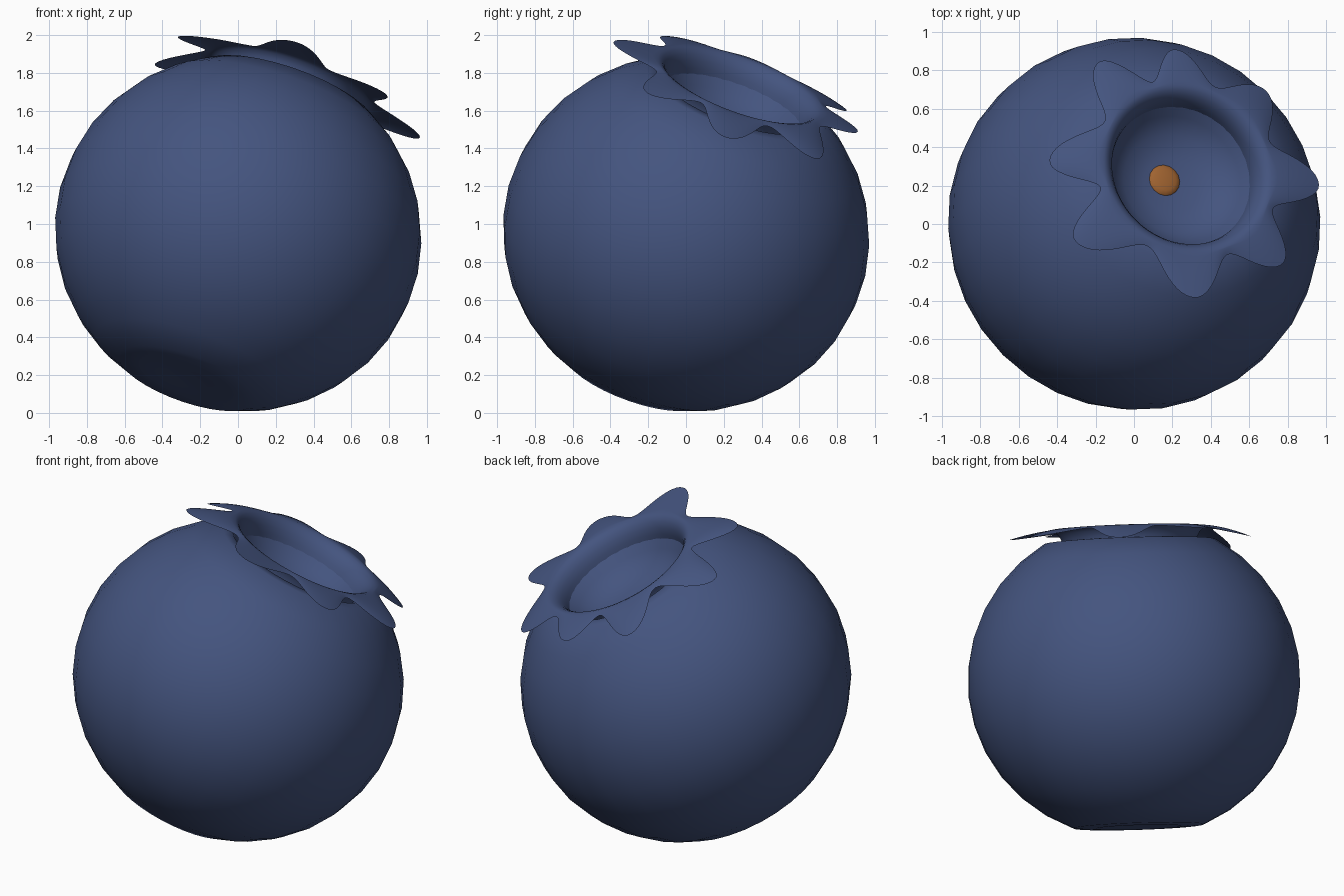
import bpy, bmesh, math
from mathutils import Vector, Matrix

if "Cube" in bpy.data.objects:
    bpy.data.objects.remove(bpy.data.objects["Cube"])

# Frame of the tilted fruit axis
axis = Vector((0.315, 0.325, 0.89)).normalized()
e2 = axis.cross(Vector((1, 1, 0))).normalized()
e1 = e2.cross(axis).normalized()
FRAME = Matrix((e1, e2, axis)).transposed().to_4x4()
FRAME.translation = (0, 0, 0.945)


def material(name, col):
    m = bpy.data.materials.new(name)
    m.diffuse_color = (*col, 1)
    m.use_nodes = True
    m.node_tree.nodes["Principled BSDF"].inputs["Base Color"].default_value = m.diffuse_color
    return m


blue = material("berry blue", (0.058, 0.089, 0.212))
orange = material("stem scar orange", (0.35, 0.125, 0.030))


def finish(name, bm, mat, angle=60):
    bmesh.ops.remove_doubles(bm, verts=bm.verts, dist=1e-5)
    bm.transform(FRAME)
    me = bpy.data.meshes.new(name)
    bm.to_mesh(me)
    bm.free()
    me.materials.append(mat)
    ob = bpy.data.objects.new(name, me)
    bpy.context.collection.objects.link(ob)
    bpy.ops.object.select_all(action='DESELECT')
    ob.select_set(True)
    bpy.context.view_layer.objects.active = ob
    bpy.ops.object.shade_smooth_by_angle(angle=math.radians(angle))
    return ob


def skin(rings):
    """Closed strips of quads between successive rings of points."""
    bm = bmesh.new()
    vs = [[bm.verts.new(p) for p in ring] for ring in rings]
    n = len(rings[0])
    for a, b in zip(vs, vs[1:]):
        for i in range(n):
            j = (i + 1) % n
            bm.faces.new((a[i], b[i], b[j], a[j]))
    return bm


def circle(r, h, n):
    return [(r * math.cos(2 * math.pi * i / n), r * math.sin(2 * math.pi * i / n), h)
            for i in range(n)]


# Berry body: squashed ball with a dished top and a flattened base
profile = [(0.001, 0.60), (0.15, 0.605), (0.27, 0.64), (0.35, 0.71), (0.39, 0.77), (0.44, 0.815)]
for k in range(13):
    phi = math.radians(31 + k * 126 / 12)
    h = math.cos(phi)
    profile.append((0.975 * math.sin(phi), h * (0.945 if h > 0 else 0.93)))
profile += [(0.25, -0.862), (0.12, -0.855), (0.001, -0.85)]
body = skin([circle(r, h, 32) for r, h in profile])
for end in (0.60, -0.85):
    vs = [v for v in body.verts if abs(v.co.z - end) < 1e-4 and v.co.xy.length < 0.01]
    bmesh.ops.pointmerge(body, verts=vs, merge_co=(0, 0, end))
finish("berry_body", body, blue)

# Crown: flared collar ending in eight uneven lobes (angle, tip radius, tip height)
tips = [(0, 0.69, 0.80), (47, 0.67, 0.85), (81, 0.73, 0.81), (132, 0.72, 0.77),
        (168, 0.74, 0.81), (225, 0.71, 0.88), (272, 0.70, 0.845), (313, 0.74, 0.83),
        (360, 0.69, 0.80)]


def lobe(deg):
    for (a0, r0, h0), (a1, r1, h1) in zip(tips, tips[1:]):
        if a0 <= deg <= a1:
            p = (deg - a0) / (a1 - a0)
            w = 0.5 + 0.5 * math.cos(2 * math.pi * p)
            r, h = (r0, h0) if p < 0.5 else (r1, h1)
            return 0.50 + w * (r - 0.50), 0.875 + w * (h - 0.875)


N = 192
rings = [circle(r, h, N) for r, h in
         [(0.382, 0.755), (0.386, 0.79), (0.397, 0.83), (0.415, 0.86), (0.437, 0.88), (0.46, 0.888)]]
for k in range(1, 9):
    s = k / 8
    ring = []
    for i in range(N):
        t = 2 * math.pi * i / N
        R, H = lobe(360 * i / N)
        r = 0.46 + (R - 0.46) * s
        ring.append((r * math.cos(t), r * math.sin(t), 0.888 + (H - 0.888) * s ** 1.5))
    rings.append(ring)
finish("crown", skin(rings), blue)

# Stem scar: low dome on the floor of the dish
scar = bmesh.new()
bmesh.ops.create_uvsphere(scar, u_segments=16, v_segments=8, radius=0.085)
bmesh.ops.scale(scar, vec=(1, 1, 0.25), verts=scar.verts)
bmesh.ops.translate(scar, vec=(0, 0.045, 0.602), verts=scar.verts)
finish("stem_scar", scar, orange)
